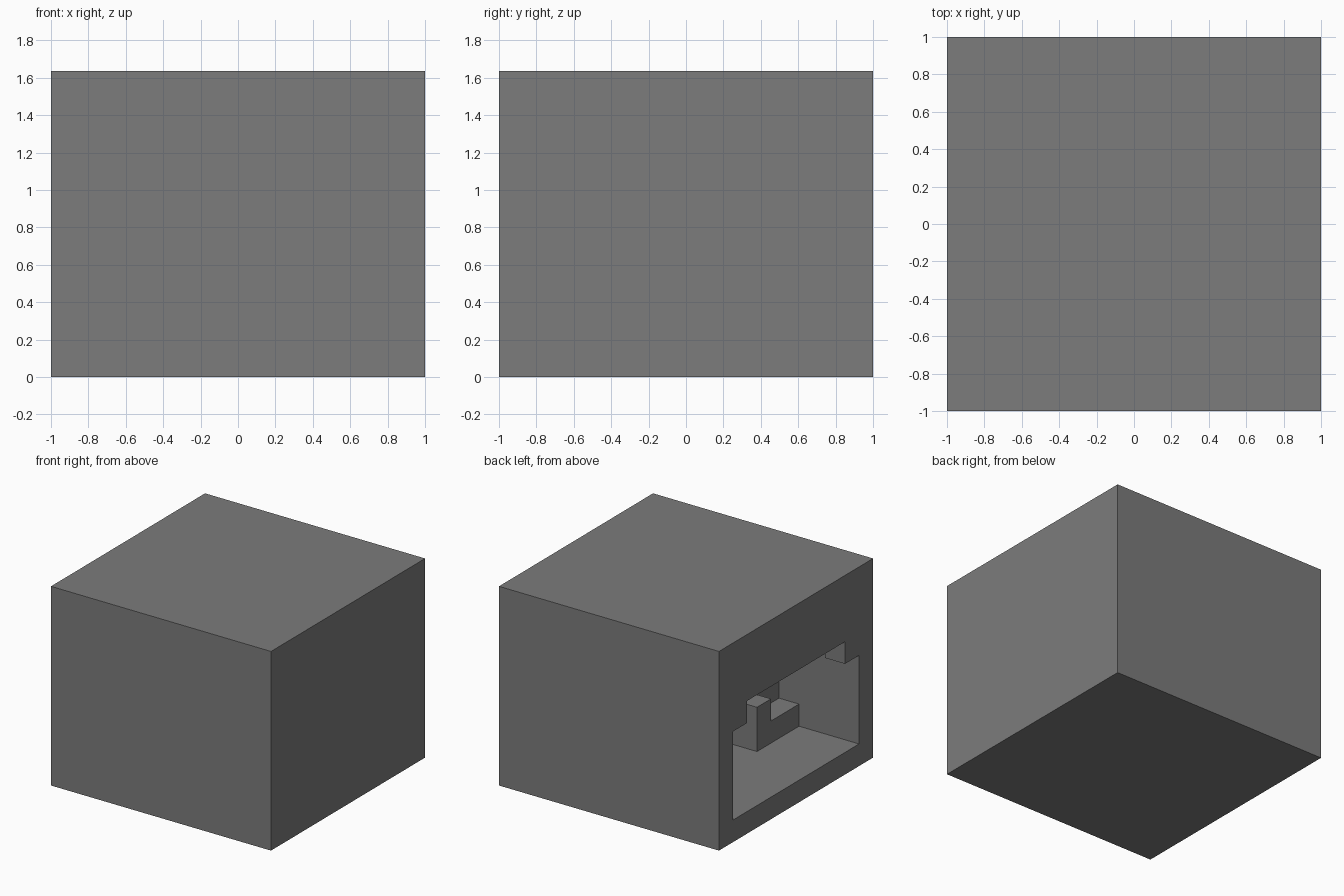
import bpy
import bmesh

CELL = 2 / 11  # everything sits on a grid of equal cells, 11 x 11 x 9

old = bpy.data.objects.get("Cube")
if old:
    bpy.data.objects.remove(old, do_unlink=True)

grey = bpy.data.materials.new("mid grey")
grey.use_nodes = True
colour = (0.2, 0.2, 0.2, 1)
grey.diffuse_color = colour
grey.node_tree.nodes["Principled BSDF"].inputs["Base Color"].default_value = colour


def prism(name, profile, x0, x1):
    """Extrude a (y, z) outline, in cells, along x."""
    bm = bmesh.new()
    verts = [bm.verts.new((x0 * CELL - 1, y * CELL - 1, z * CELL)) for y, z in profile]
    face = bm.faces.new(verts)
    new = bmesh.ops.extrude_face_region(bm, geom=[face])["geom"]
    moved = [v for v in new if isinstance(v, bmesh.types.BMVert)]
    bmesh.ops.translate(bm, verts=moved, vec=((x1 - x0) * CELL, 0, 0))
    bmesh.ops.recalc_face_normals(bm, faces=bm.faces)
    mesh = bpy.data.meshes.new(name)
    bm.to_mesh(mesh)
    bm.free()
    mesh.materials.append(grey)
    obj = bpy.data.objects.new(name, mesh)
    bpy.context.collection.objects.link(obj)
    return obj


def rect(y0, y1, z0, z1):
    return [(y0, z0), (y1, z0), (y1, z1), (y0, z1)]


def cut(target, cutter):
    mod = target.modifiers.new(cutter.name, "BOOLEAN")
    mod.operation = "DIFFERENCE"
    mod.solver = "EXACT"
    mod.object = cutter
    cutter.hide_render = True
    cutter.hide_viewport = True


# Hollow room with one-cell walls
room = prism("room_shell", rect(0, 11, 0, 9), 0, 11)
cut(room, prism("room_cavity_cutter", rect(1, 10, 1, 8), 1, 10))

# Wide side opening with stepped upper corners
opening = [(1, 1), (10, 1), (10, 5), (9, 5), (9, 6), (2, 6), (2, 5), (1, 5)]
cut(room, prism("side_opening_cutter", opening, -1, 1.5))

# Bench against the front wall: seat with raised arm, then tall back
prism("bench_seat_and_arm", [(1, 1), (4, 1), (4, 3), (3, 3), (3, 2), (1, 2)], 3, 4)
prism("bench_back", rect(1, 4, 1, 3), 4, 5)
